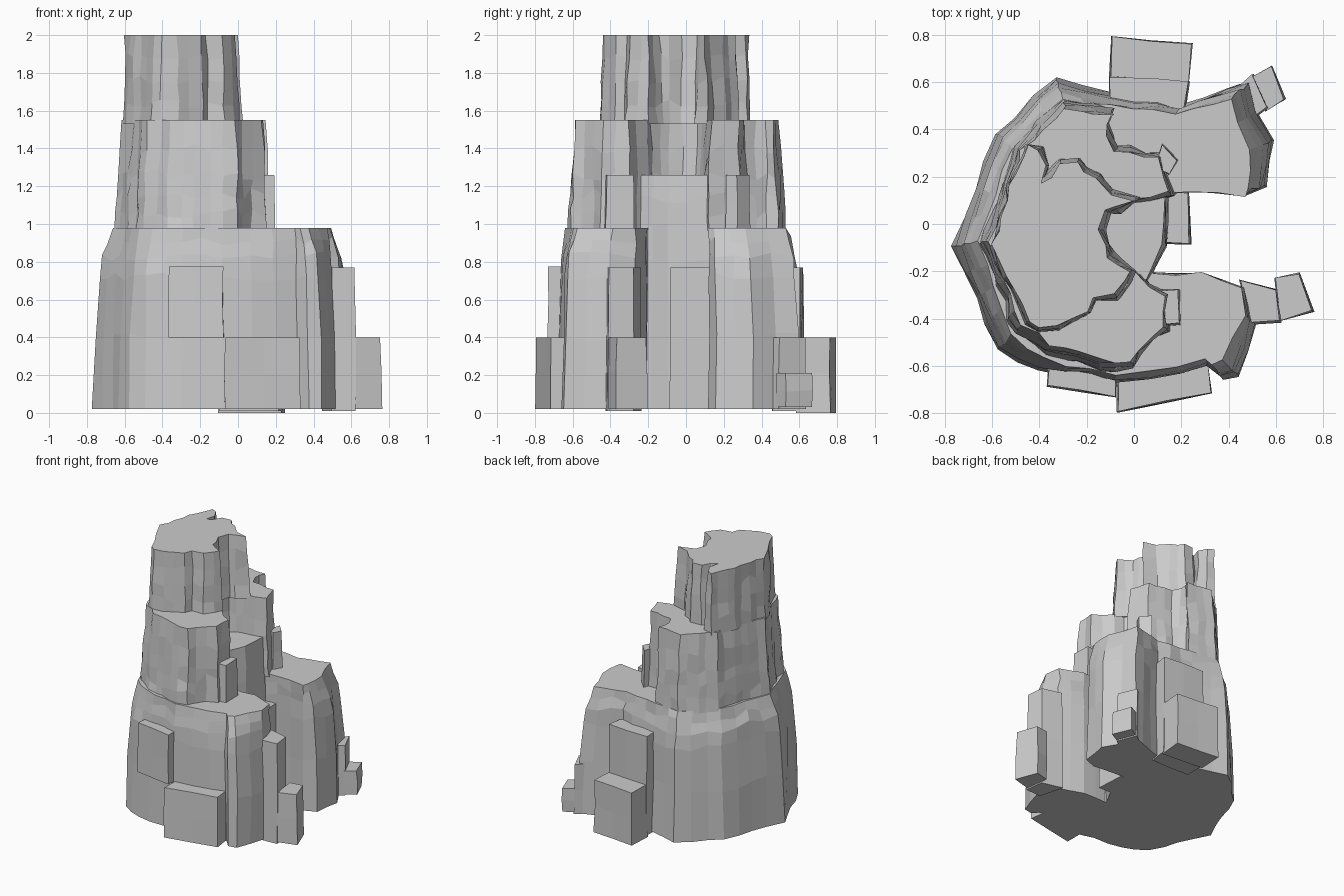
import bpy, bmesh, random
from mathutils import Vector

random.seed(7)
CENTRE = Vector((-0.15, 0.0))


def loft(name, outline, profile, step=0.12, rough=0.01, floor=True, flare=0.0):
    """Faceted rock prism. outline: (x, y, top scale); profile: (z, 0..1 blend to top scale).
    flare widens the foot of the walls whose top scale is 1."""
    pts = [Vector((p[0], p[1], p[2] if len(p) > 2 else 1.0)) for p in outline]
    area = sum(a.x * b.y - b.x * a.y for a, b in zip(pts, pts[1:] + pts[:1]))
    if area < 0:
        pts.reverse()
    # split long edges and roughen each vertical column
    cols = []
    for a, b in zip(pts, pts[1:] + pts[:1]):
        n = max(1, round((b - a).xy.length / step))
        for i in range(n):
            p = a.lerp(b, i / n)
            r = rough * (1.0 if i else 0.3)
            p.x += random.uniform(-r, r)
            p.y += random.uniform(-r, r)
            cols.append(p)
    n = len(cols)
    # outward direction of each column
    normals = []
    for i in range(n):
        d = (cols[(i + 1) % n] - cols[i - 1]).xy.normalized()
        normals.append(Vector((d.y, -d.x)) * (flare if cols[i].z > 0.995 else 0))
    bm = bmesh.new()
    rings = []
    for k, (z, t) in enumerate(profile):
        inner = 0 < k < len(profile) - 1
        ring = []
        for p, out in zip(cols, normals):
            q = CENTRE + (p.xy - CENTRE) * (1 + (p.z - 1) * t) + out * (1 - t)
            r = rough * 0.7
            q += Vector((random.uniform(-r, r), random.uniform(-r, r)))
            dz = random.uniform(-1, 1) * rough * 2.5 if inner else 0
            ring.append(bm.verts.new((q.x, q.y, z + dz)))
        rings.append(ring)
    for lo, hi in zip(rings, rings[1:]):
        for i in range(n):
            j = (i + 1) % n
            bm.faces.new((lo[i], lo[j], hi[j], hi[i]))
    bm.faces.new(rings[-1])
    if floor:
        bm.faces.new(rings[0][::-1])
    mesh = bpy.data.meshes.new(name)
    bm.to_mesh(mesh)
    bm.free()
    ob = bpy.data.objects.new(name, mesh)
    bpy.context.collection.objects.link(ob)
    return ob


def block(name, corners, z0, z1):
    loft(name, corners, [(z0, 0), ((z0 + z1) / 2, .5), (z1, 1)], step=0.17, rough=0.006, flare=0.006)


# base tier, notched on the right
base = [(-0.77, -0.09, .82), (-0.57, -0.53, .87), (-0.40, -0.62, .92), (-0.08, -0.67, .95),
        (0.20, -0.64, .94), (0.32, -0.60, .95), (0.38, -0.66, .91), (0.45, -0.65, .88),
        (0.52, -0.42, .92), (0.47, -0.27, .97), (0.28, -0.21), (0.08, -0.21), (0.05, -0.10),
        (0.07, 0.05), (0.12, 0.13), (0.24, 0.14), (0.47, 0.12), (0.56, 0.16, .9),
        (0.59, 0.36, .87), (0.52, 0.48, .88), (0.49, 0.60, .87), (0.20, 0.50, .93),
        (-0.10, 0.55, .91), (-0.33, 0.62, .86), (-0.58, 0.38, .84)]
loft("base_tier", base, [(.02, 0), (.4, .1), (.72, .3), (.83, .45), (.91, .75), (.98, 1)])

# middle tier
middle = [(-0.66, -0.08, .92), (-0.50, -0.46, .93), (-0.38, -0.55, .93), (-0.08, -0.63, .93),
          (0.00, -0.61, .95), (0.03, -0.55, .97), (0.13, -0.44), (0.13, -0.30), (0.06, -0.27),
          (0.00, -0.21), (-0.11, -0.14), (-0.15, -0.02), (-0.12, 0.06), (-0.02, 0.10),
          (0.15, 0.13), (0.10, 0.28), (0.04, 0.28), (-0.08, 0.31), (-0.11, 0.37),
          (-0.09, 0.49, .94), (-0.30, 0.53, .92), (-0.50, 0.33, .93)]
loft("middle_tier", middle,
     [(.96, 0), (1.06, .2), (1.16, .3), (1.26, .5), (1.4, .75), (1.55, 1)],
     step=0.07, rough=0.012, floor=False, flare=0.025)

# summit tier
summit = [(-0.61, -0.09, .97), (-0.46, -0.42, .97), (-0.41, -0.455, .97), (-0.32, -0.43),
          (-0.20, -0.37), (-0.17, -0.31), (-0.08, -0.30), (-0.01, -0.20), (-0.11, -0.14),
          (-0.15, -0.02), (-0.12, 0.06), (0.00, 0.10), (-0.10, 0.13), (-0.16, 0.19),
          (-0.24, 0.26), (-0.31, 0.26), (-0.35, 0.20), (-0.40, 0.18), (-0.38, 0.25),
          (-0.40, 0.31), (-0.45, 0.34, .97), (-0.51, 0.22, .97)]
loft("summit_tier", summit, [(1.53, 0), (1.64, .3), (1.76, .5), (1.88, .8), (2.0, 1)],
     step=0.07, rough=0.01, floor=False, flare=0.025)

# column and ledge standing inside the notch
loft("notch_column", [(-0.12, -0.17), (0.05, -0.24), (0.12, -0.09), (0.13, 0.12), (-0.13, 0.07)],
     [(.02, 0), (.5, 0), (.8, 0), (1.0, .3), (1.13, .6), (1.26, 1)], step=0.1, flare=0.015)
block("notch_ledge", [(0.10, -0.08), (0.235, -0.08), (0.23, 0.13), (0.11, 0.14)], .02, .77)

# small blocks on the shoulders
block("back_shoulder_block", [(0.09, 0.24), (0.15, 0.21), (0.18, 0.27), (0.12, 0.33)], .97, 1.26)
block("front_shoulder_block", [(0.10, -0.43), (0.19, -0.42), (0.19, -0.28), (0.12, -0.28)], .97, 1.26)

# buttress blocks around the foot
block("back_buttress_upper", [(-0.10, 0.47), (0.21, 0.46), (0.23, 0.60), (-0.10, 0.62)], .01, .77)
block("back_buttress_lower", [(-0.10, 0.61), (0.23, 0.59), (0.24, 0.76), (-0.09, 0.79)], 0, .4)
block("back_right_buttress_upper", [(0.42, 0.56), (0.49, 0.44), (0.56, 0.49), (0.50, 0.63)], .02, .4)
block("back_right_buttress_lower", [(0.50, 0.62), (0.56, 0.48), (0.635, 0.53), (0.58, 0.665)], .03, .21)
block("front_right_buttress_upper", [(0.45, -0.24), (0.60, -0.28), (0.62, -0.41), (0.50, -0.42)], .01, .77)
block("front_right_buttress_lower", [(0.60, -0.23), (0.70, -0.21), (0.755, -0.37), (0.62, -0.41)], .02, .4)
block("front_slab_upper", [(-0.37, -0.68), (-0.08, -0.73), (-0.08, -0.60), (-0.36, -0.58)], .4, .775)
block("front_slab_lower", [(-0.07, -0.79), (0.33, -0.715), (0.31, -0.58), (-0.07, -0.62)], .02, .4)
